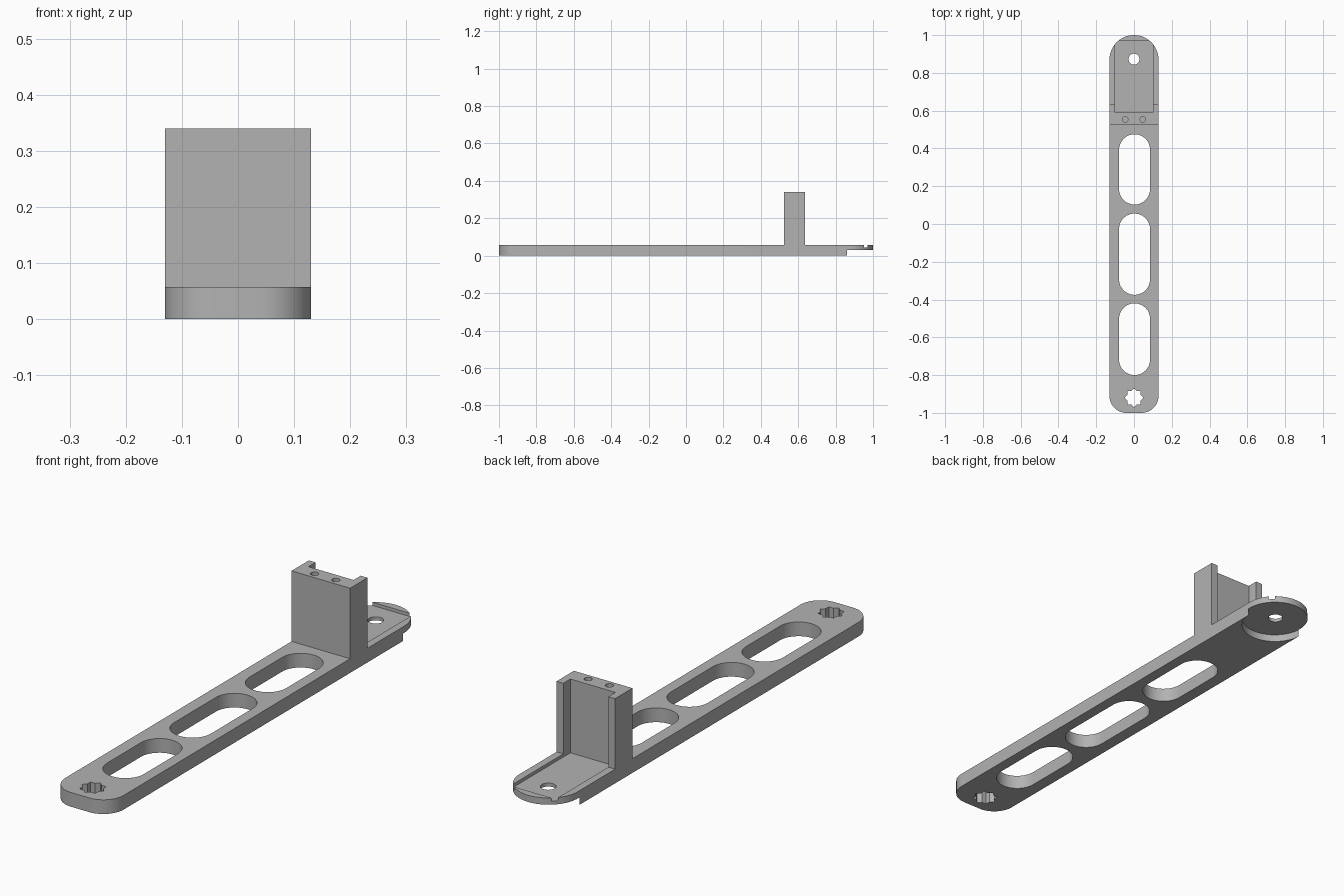
import bpy, bmesh
from math import sin, cos, pi, radians

old = bpy.data.objects.get("Cube")
if old:
    bpy.data.objects.remove(old, do_unlink=True)

grey = bpy.data.materials.new("plain grey")
grey.use_nodes = True
COLOUR = (0.45, 0.45, 0.45, 1)
grey.diffuse_color = COLOUR
grey.node_tree.nodes["Principled BSDF"].inputs["Base Color"].default_value = COLOUR


def arc(cx, cy, r, start, end, n=24):
    """Points along an arc, angles in degrees."""
    angles = [radians(start + (end - start) * i / n) for i in range(n + 1)]
    return [(cx + r * cos(a), cy + r * sin(a)) for a in angles]


def circle(cx, cy, r):
    return arc(cx, cy, r, 0, 360, 32)[:-1]


def rect(x, y0, y1):
    return [(-x, y0), (x, y0), (x, y1), (-x, y1)]


def prism(name, outline, z0, z1):
    """Extrude a counter-clockwise outline between two heights."""
    bm = bmesh.new()
    face = bm.faces.new([bm.verts.new((x, y, z0)) for x, y in outline])
    top = bmesh.ops.extrude_face_region(bm, geom=[face])["geom"]
    bmesh.ops.translate(bm, vec=(0, 0, z1 - z0),
                        verts=[v for v in top if isinstance(v, bmesh.types.BMVert)])
    bmesh.ops.recalc_face_normals(bm, faces=bm.faces)
    mesh = bpy.data.meshes.new(name)
    bm.to_mesh(mesh)
    bm.free()
    mesh.materials.append(grey)
    obj = bpy.data.objects.new(name, mesh)
    bpy.context.collection.objects.link(obj)
    return obj


def combine(target, tool, operation):
    """Apply one boolean and remove its tool."""
    tool.hide_render = True
    mod = target.modifiers.new(tool.name, "BOOLEAN")
    mod.operation, mod.solver, mod.object = operation, "EXACT", tool
    bpy.context.view_layer.objects.active = target
    bpy.ops.object.modifier_apply(modifier=mod.name)
    bpy.data.objects.remove(tool, do_unlink=True)


def cut(name, outline, z0, z1):
    combine(arm, prism(name, outline, z0, z1), "DIFFERENCE")


HALF, THICK, TOP = 0.13, 0.057, 0.34
END_Y = 1 - HALF
CORNER = 0.09

# Flat arm: rounded front corners and a half-round back end
inset = HALF - CORNER
outline = (arc(-inset, CORNER - 1, CORNER, 180, 270, 16)
           + arc(inset, CORNER - 1, CORNER, 270, 360, 16)
           + arc(0, END_Y, HALF, 0, 180, 48))
arm = prism("bracket_arm", outline, 0, THICK)

# Upright block
combine(arm, prism("upright", rect(HALF, 0.525, 0.635), 0.02, TOP), "UNION")

# Shallow pocket that also channels the back of the upright
cut("pocket", rect(0.1, 0.59, 0.97), 0.044, 0.5)

# Round relief under the back end
relief = arc(0, END_Y, HALF + 0.0003, 180, 360, 48)
relief += [(0.2, END_Y), (0.2, 1.1), (-0.2, 1.1), (-0.2, END_Y)]
cut("underside_relief", relief, -0.1, 0.03)

# Long lightening slots
R = 0.082
for y0, y1 in ((0.103, 0.475), (-0.375, 0.055), (-0.8, -0.42)):
    slot = arc(0.003, y1 - R, R, 0, 180) + arc(0.003, y0 + R, R, 180, 360)
    cut("slot", slot, -0.1, 0.2)

# Eight-pointed star socket at the front
star = []
for i in range(16):
    r = 0.038 if i % 2 else 0.049
    star.append((r * cos(i * pi / 8), -0.92 + r * sin(i * pi / 8)))
cut("star_socket", star, -0.1, 0.2)

# Pivot hole and two screw holes in the upright
cut("pivot_hole", circle(0, 0.873, 0.029), -0.1, 0.2)
for side in (-1, 1):
    cut("screw_hole", circle(side * 0.047, 0.553, 0.015), 0.2, 0.5)

# Smooth curved walls, crisp edges
bpy.ops.object.select_all(action="DESELECT")
arm.select_set(True)
bpy.context.view_layer.objects.active = arm
bpy.ops.object.shade_smooth_by_angle(angle=radians(25))
